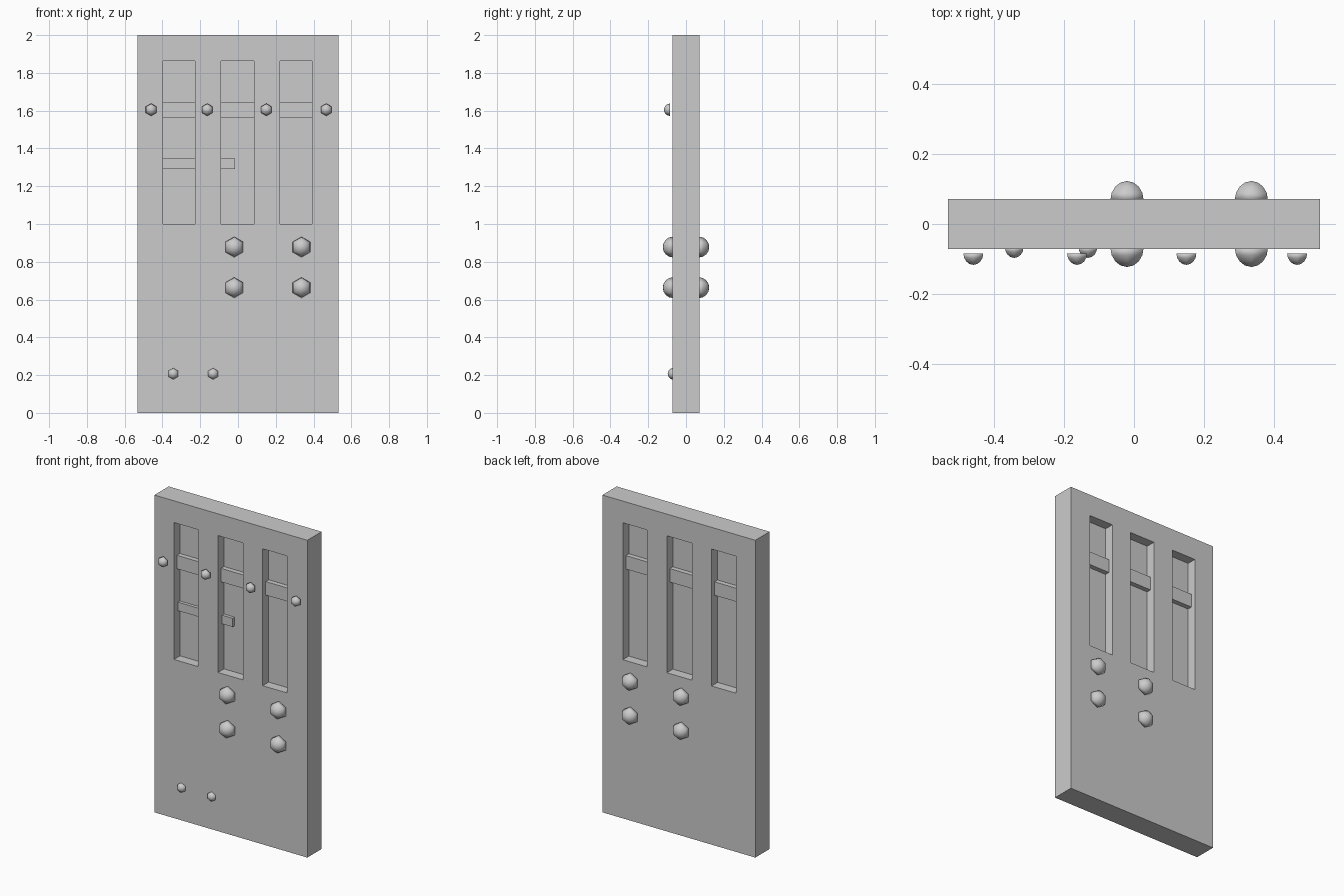
import bpy, bmesh, math
from mathutils import Vector, Matrix

if "Cube" in bpy.data.objects:
    bpy.data.objects.remove(bpy.data.objects["Cube"])

HALF_W, HALF_D, HEIGHT = 0.533, 0.071, 2.0
WINDOWS = [(-0.397, -0.228), (-0.09, 0.084), (0.222, 0.391)]
WIN_Z = (1.0, 1.863)
PANEL_Y = 0.011          # half thickness of the sunken panels


def finish(name, bm):
    bmesh.ops.recalc_face_normals(bm, faces=bm.faces[:])
    me = bpy.data.meshes.new(name)
    bm.to_mesh(me)
    bm.free()
    ob = bpy.data.objects.new(name, me)
    bpy.context.collection.objects.link(ob)
    return ob


def box(name, x, y, z):
    bm = bmesh.new()
    size = Vector((x[1] - x[0], y[1] - y[0], z[1] - z[0]))
    mid = Vector((sum(x) / 2, sum(y) / 2, sum(z) / 2))
    bmesh.ops.create_cube(bm, size=1, matrix=Matrix.Translation(mid) @ Matrix.Diagonal((*size, 1)))
    return finish(name, bm)


def stud(name, x, y, z, r, side=-1):
    """Six-sided smooth half dome pointing out of the door face."""
    bm = bmesh.new()
    bmesh.ops.create_uvsphere(bm, u_segments=6, v_segments=8, radius=r)
    bmesh.ops.bisect_plane(bm, geom=bm.verts[:] + bm.edges[:] + bm.faces[:], dist=1e-5,
                           plane_co=(0, 0, 0), plane_no=(0, 0, 1), clear_inner=True)
    for f in bm.faces:
        f.smooth = True
    rim = [e for e in bm.edges if e.is_boundary]
    bmesh.ops.contextual_create(bm, geom=rim)
    # put a hexagon corner at the top, then aim the dome along y
    top = max((v.co for v in bm.verts if abs(v.co.z) < 1e-4), key=lambda c: c.y)
    turn = Matrix.Rotation(math.pi / 2 - math.atan2(top.y, top.x), 4, 'Z')
    aim = Matrix.Rotation(-side * math.pi / 2, 4, 'X')
    bmesh.ops.transform(bm, matrix=Matrix.Translation((x, y, z)) @ aim @ turn, verts=bm.verts[:])
    return finish(name, bm)


# door slab: gridded front face, extruded, then windows sunk on both sides
bm = bmesh.new()
xs = [-HALF_W] + [v for w in WINDOWS for v in w] + [HALF_W]
zs = [0, *WIN_Z, HEIGHT]
grid = [[bm.verts.new((x, -HALF_D, z)) for z in zs] for x in xs]
for i in range(len(xs) - 1):
    for j in range(len(zs) - 1):
        bm.faces.new((grid[i][j], grid[i + 1][j], grid[i + 1][j + 1], grid[i][j + 1]))
front = bm.faces[:]
back = bmesh.ops.extrude_face_region(bm, geom=front, use_keep_orig=True)["geom"]
bmesh.ops.translate(bm, vec=(0, 2 * HALF_D, 0),
                    verts=[g for g in back if isinstance(g, bmesh.types.BMVert)])
bmesh.ops.recalc_face_normals(bm, faces=bm.faces[:])


def is_window(f):
    c = f.calc_center_median()
    return (abs(abs(c.y) - HALF_D) < 1e-4 and WIN_Z[0] < c.z < WIN_Z[1]
            and any(a < c.x < b for a, b in WINDOWS))


bmesh.ops.inset_individual(bm, faces=[f for f in bm.faces if is_window(f)],
                           thickness=0, depth=-(HALF_D - PANEL_Y))
finish("door_slab", bm)

# window crossbars on both sides
for i, w in enumerate(WINDOWS):
    box(f"crossbar_{i}", w, (-0.041, 0.041), (1.56, 1.645))

# lower bar and short latch, front only
LOW_Z = (1.292, 1.346)
box("lower_bar", WINDOWS[0], (-0.031, 0), LOW_Z)
box("short_latch", (WINDOWS[1][0], -0.015), (-0.031, 0), LOW_Z)

# large knobs on both sides
for x in (-0.02, 0.336):
    for z in (0.663, 0.878):
        for s in (-1, 1):
            stud("knob", x, s * 0.068, z, 0.055, s)

# small studs: upper row stands clear of the face, lower pair sits on it
for x in (-0.46, -0.163, 0.15, 0.467):
    stud("upper_stud", x, -0.084, 1.605, 0.033)
for x in (-0.343, -0.132):
    stud("lower_stud", x, -0.066, 0.207, 0.031)
